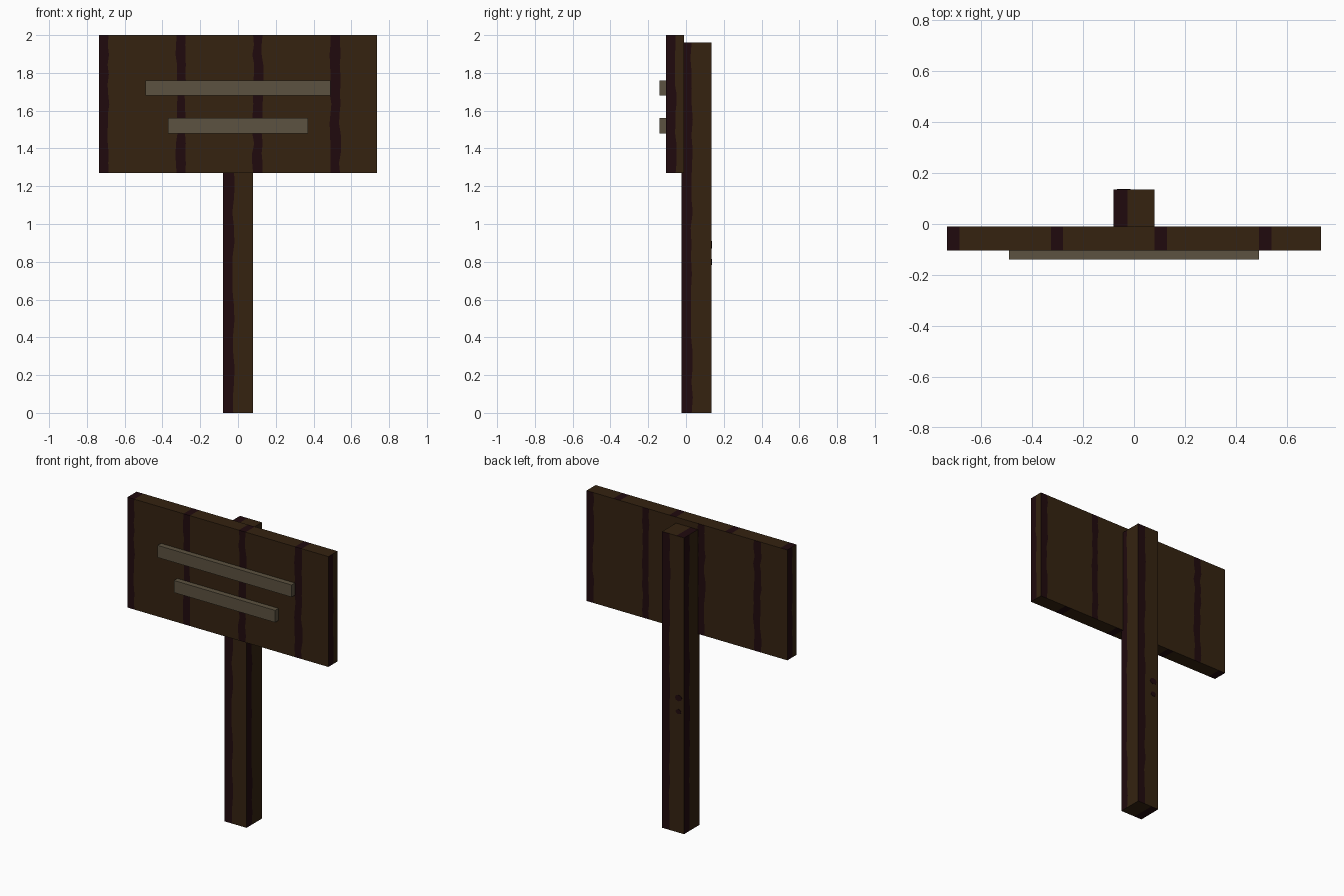
import bpy, bmesh, random
from mathutils import Vector

random.seed(7)
cube = bpy.data.objects.get("Cube")
if cube:
    bpy.data.objects.remove(cube, do_unlink=True)


def material(name, rgb):
    m = bpy.data.materials.new(name)
    m.use_nodes = True
    m.diffuse_color = (*rgb, 1)
    m.node_tree.nodes["Principled BSDF"].inputs["Base Color"].default_value = (*rgb, 1)
    return m


brown = material("brown wood", (0.035, 0.0165, 0.0053))
grain = material("dark grain", (0.0145, 0.003, 0.0042))
pale = material("grey wood", (0.108, 0.085, 0.052))

X, Y, Z = Vector((1, 0, 0)), Vector((0, 1, 0)), Vector((0, 0, 1))


def finish(bm, name, mats):
    bmesh.ops.remove_doubles(bm, verts=bm.verts, dist=0.0001)
    mesh = bpy.data.meshes.new(name)
    bm.to_mesh(mesh)
    bm.free()
    for m in mats:
        mesh.materials.append(m)
    obj = bpy.data.objects.new(name, mesh)
    bpy.context.collection.objects.link(obj)
    return obj


def panel(bm, origin, u, v, edges, height, rows, wobble):
    """One side of a timber; columns alternate between grain and plain wood."""
    grid = []
    for r in range(rows + 1):
        line = []
        for i, e in enumerate(edges):
            if 0 < i < len(edges) - 1 and 0 < r < rows:
                e += random.uniform(-wobble, wobble)
            line.append(bm.verts.new(origin + u * e + v * (height * r / rows)))
        grid.append(line)
    for low, high in zip(grid, grid[1:]):
        for i in range(len(edges) - 1):
            face = bm.faces.new((low[i], low[i + 1], high[i + 1], high[i]))
            face.material_index = 1 - i % 2


def timber(name, lo, hi, wide, deep, rows, wobble):
    """Box with dark grain; every side starts its grain at its own left edge."""
    (x0, y0, z0), (x1, y1, z1) = lo, hi
    bm = bmesh.new()
    for corner, u, edges in (((x0, y0, z0), X, wide), ((x1, y0, z0), Y, deep),
                             ((x1, y1, z0), -X, wide), ((x0, y1, z0), -Y, deep)):
        panel(bm, Vector(corner), u, Z, edges, z1 - z0, rows, wobble)
    panel(bm, Vector((x0, y0, z1)), X, Y, wide, y1 - y0, 1, 0)
    panel(bm, Vector((x0, y1, z0)), X, -Y, wide, y1 - y0, 1, 0)
    return finish(bm, name, (brown, grain))


def bar(name, half, z0, z1):
    bm = bmesh.new()
    bmesh.ops.create_cube(bm, size=1)
    for v in bm.verts:
        v.co = (v.co.x * 2 * half, -0.1225 + v.co.y * 0.035,
                (z0 + z1) / 2 + v.co.z * (z1 - z0))
    return finish(bm, name, (pale,))


# Sign board and post
timber("sign_board", (-0.735, -0.105, 1.27), (0.735, -0.01, 2.0),
       (0, 0.05, 0.41, 0.457, 0.815, 0.865, 1.225, 1.275, 1.47),
       (0, 0.05, 0.095), 14, 0.006)
timber("post", (-0.08, -0.025, 0), (0.08, 0.135, 1.96),
       (0, 0.055, 0.16), (0, 0.055, 0.16), 24, 0.007)

# Raised bars on the board
bar("upper_bar", 0.49, 1.68, 1.76)
bar("lower_bar", 0.37, 1.48, 1.56)

# Knots on the back of the post
for i, (z, r) in enumerate(((0.89, 0.026), (0.8, 0.02))):
    bm = bmesh.new()
    bmesh.ops.create_cone(bm, cap_ends=True, segments=8, radius1=r, radius2=r, depth=0.004)
    for v in bm.verts:
        v.co = (-0.04 + v.co.x, 0.135 - v.co.z, z + v.co.y * 0.8)
    bmesh.ops.recalc_face_normals(bm, faces=bm.faces)
    finish(bm, f"knot_{i + 1}", (grain,))
